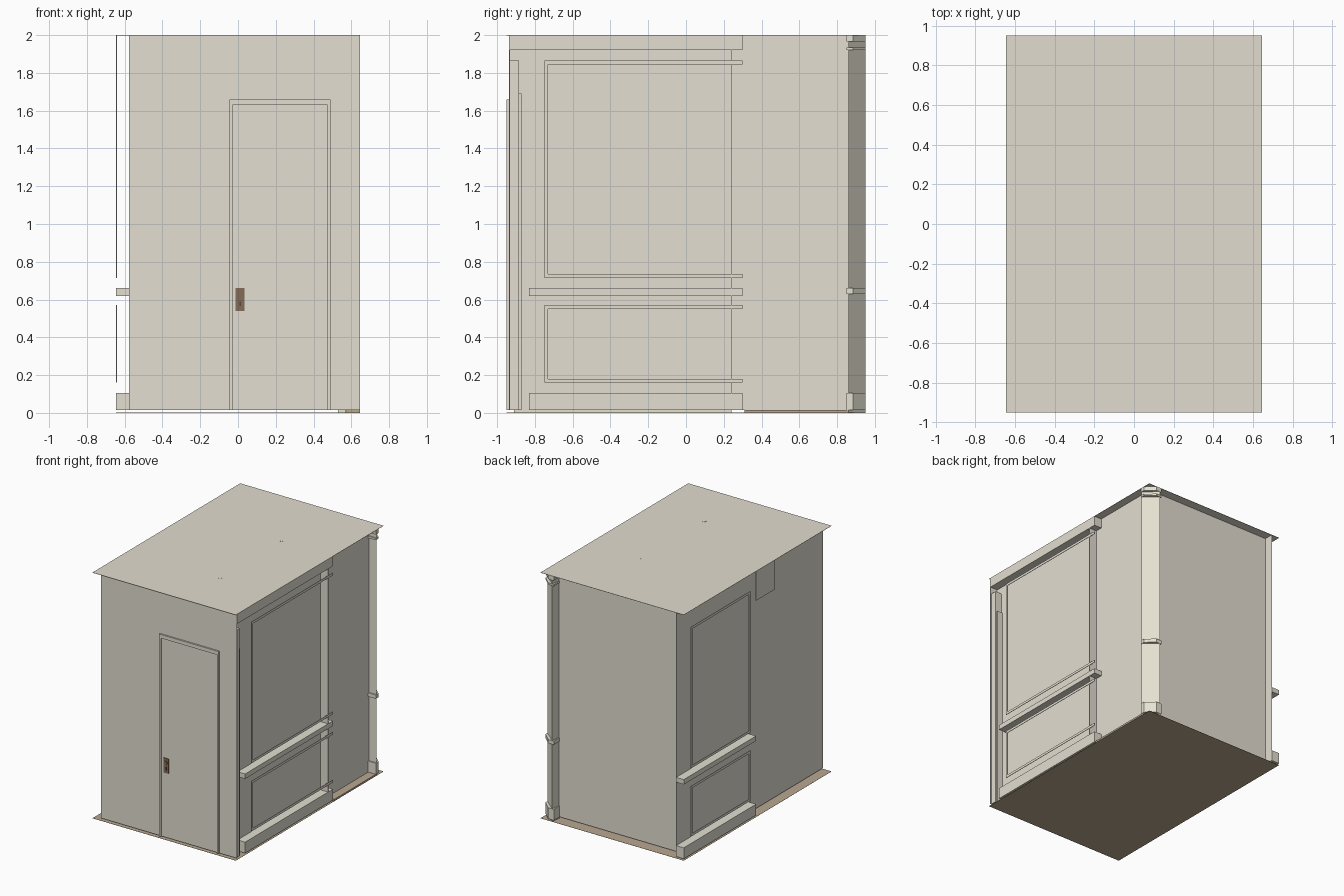
import bpy, bmesh, math

if "Cube" in bpy.data.objects:
    bpy.data.objects.remove(bpy.data.objects["Cube"])


def mat(name, r, g, b):
    m = bpy.data.materials.new(name)
    m.diffuse_color = (r, g, b, 1)
    m.use_nodes = True
    m.node_tree.nodes["Principled BSDF"].inputs["Base Color"].default_value = m.diffuse_color
    return m


CREAM = mat("cream wall", 0.77, 0.735, 0.64)
IVORY = mat("ivory trim", 0.79, 0.765, 0.65)
CEIL = mat("ceiling plaster", 0.76, 0.72, 0.62)
FLOOR = mat("tan floor", 0.48, 0.39, 0.28)
BRONZE = mat("bronze", 0.24, 0.15, 0.09)
DARK = mat("dark metal", 0.08, 0.07, 0.06)


def finish(name, bm, material):
    bmesh.ops.recalc_face_normals(bm, faces=bm.faces)
    me = bpy.data.meshes.new(name)
    bm.to_mesh(me)
    bm.free()
    me.materials.append(material)
    ob = bpy.data.objects.new(name, me)
    bpy.context.collection.objects.link(ob)
    return ob


def box(name, x, y, z, material):
    """Box from three (min, max) ranges."""
    bm = bmesh.new()
    bmesh.ops.create_cube(bm, size=1)
    for v in bm.verts:
        for i, (lo, hi) in enumerate((x, y, z)):
            v.co[i] = lo if v.co[i] < 0 else hi
    return finish(name, bm, material)


def prism(name, pts, z, material):
    """Vertical prism from a plan outline."""
    bm = bmesh.new()
    f = bm.faces.new([bm.verts.new((px, py, z[0])) for px, py in pts])
    r = bmesh.ops.extrude_face_region(bm, geom=[f])
    for v in r["geom"]:
        if isinstance(v, bmesh.types.BMVert):
            v.co.z = z[1]
    return finish(name, bm, material)


def cylinder(name, c, r, depth, material, axis="Z"):
    bpy.ops.mesh.primitive_cylinder_add(
        vertices=16, radius=r, depth=depth, location=c,
        rotation=(math.pi / 2 if axis == "Y" else 0, 0, 0))
    ob = bpy.context.object
    ob.name = name
    ob.data.materials.append(material)
    bpy.ops.object.shade_smooth_by_angle()


def moulding(name, x, y, z, far_end=True):
    """Thin rectangular panel frame lying in a side plane."""
    w = 0.02
    box(name + "_bottom", x, y, (z[0], z[0] + w), CREAM)
    box(name + "_top", x, y, (z[1] - w, z[1]), CREAM)
    box(name + "_side", x, (y[0], y[0] + w), (z[0] + w, z[1] - w), CREAM)
    if far_end:
        box(name + "_end", x, (y[1] - w, y[1]), (z[0] + w, z[1] - w), CREAM)


X, Y, W, B = 0.645, 0.95, 0.577, 0.015   # outer limits, wall plane, wall foot
T = 0.004
F = -0.937                               # front wall face

# floor and ceiling sheets
box("floor", (-X, X), (-Y, Y), (0, 0.001), FLOOR)
box("ceiling", (-X, X), (-Y, Y), (1.998, 2), CEIL)
box("side_threshold", (W - 0.01, X), (0.31, 0.86), (0.001, B), FLOOR)
box("wall_foot", (W - 0.01, W), (-0.91, 0.24), (0.001, B), IVORY)

# thin walls
box("left_wall", (-W, -W + T), (F, Y), (B, 1.998), CREAM)
box("right_wall", (W - T, W), (F, 0.875), (B, 1.998), CREAM)
box("back_wall", (-W + T, W - T), (0.871, 0.875), (B, 1.998), CREAM)
box("front_wall", (-W, X), (F, F + T), (B, 1.998), CREAM)
box("wall_return", (W, X), (0.237, 0.241), (B, 1.998), CREAM)

# chamfered corner column with base, rail and capital
col = [(W - 0.01, 0.86), (X, 0.86), (0.54, Y), (0.53, 0.87)]
prism("corner_column", col, (0.001, 1.998), IVORY)
ring = [(W - 0.01, 0.85), (X, 0.85), (X, 0.885), (0.575, Y), (0.525, Y), (0.525, 0.875)]
for n, z in (("base", (B, 0.105)), ("rail", (0.63, 0.66)),
             ("capital_low", (1.92, 1.935)), ("capital_top", (1.965, 1.998))):
    prism("column_" + n, ring, z, IVORY)

# projecting baseboards, chair rails and crown
for n, z in (("baseboard", (B, 0.105)), ("chair_rail", (0.62, 0.66))):
    box("right_" + n, (W, X), (-0.83, 0.30), z, CREAM)
    box("left_" + n, (-X, -W), (0.02, Y), z, CREAM)
box("right_crown", (W, X), (-0.88, 0.30), (1.92, 1.998), CREAM)

# panel frames standing off the side walls
for n, z in (("upper_panel", (0.715, 1.865)), ("lower_panel", (0.16, 0.57))):
    moulding("right_" + n, (X - T, X), (-0.75, 0.30), z, False)
    moulding("left_" + n, (-X, -X + T), (0.09, 0.86), z)
box("left_top_plate", (-X, -X + T), (-0.22, 0.02), (1.76, 1.998), CREAM)

# front right corner trim seen from the side
box("corner_post", (W, X - 0.01), (F + T, -0.885), (B, 1.865), CREAM)
box("corner_casing", (W, X - 0.02), (-0.885, -0.87), (B, 1.69), CREAM)
box("corner_crown", (W, X), (F + T, -0.88), (1.92, 1.998), CREAM)

# front door: frame, leaf and handle
for side, x in (("left", (-0.046, -0.03)), ("right", (0.475, 0.491))):
    box("door_frame_" + side, x, (-Y, F), (B, 1.66), CREAM)
box("door_frame_top", (-0.03, 0.475), (-Y, F), (1.63, 1.66), CREAM)
box("door_leaf", (-0.03, 0.475), (F - 0.001, F), (B, 1.63), CREAM)
box("handle_plate", (-0.012, 0.034), (F - 0.006, F), (0.54, 0.66), BRONZE)
cylinder("door_knob", (0.011, -0.944, 0.625), 0.014, 0.012, BRONZE, "Y")
box("key_hole", (0.007, 0.015), (-0.945, -0.942), (0.565, 0.59), DARK)

# ceiling light mounts
for i, y in enumerate((0.31, -0.48)):
    cylinder("ceiling_mount_%d" % i, (0.175, y, 1.997), 0.02, 0.008, CEIL)
